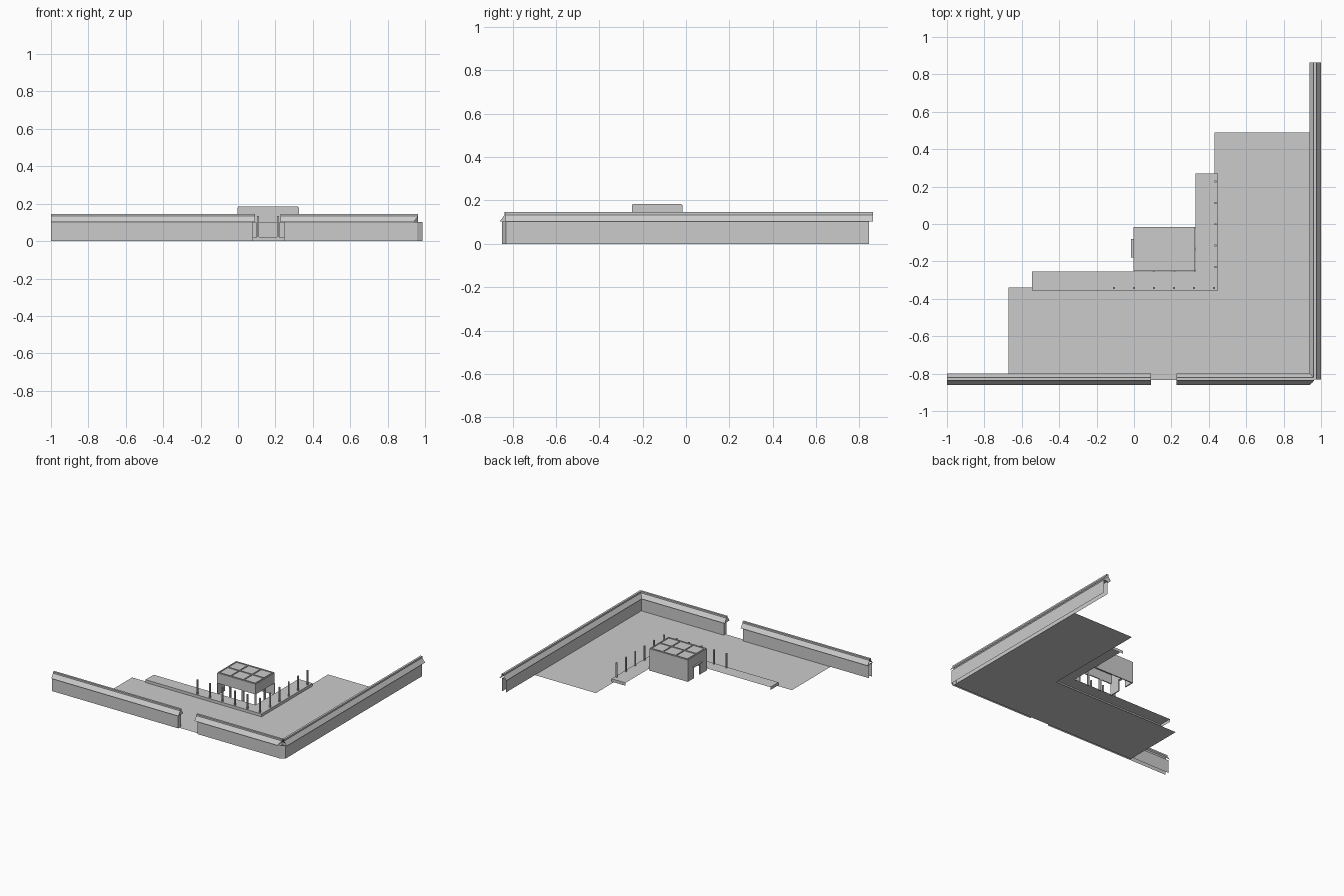
import bpy

if "Cube" in bpy.data.objects:
    bpy.data.objects.remove(bpy.data.objects["Cube"])


def mesh(name, verts, faces):
    me = bpy.data.meshes.new(name)
    me.from_pydata(verts, [], faces)
    me.update()
    ob = bpy.data.objects.new(name, me)
    bpy.context.collection.objects.link(ob)
    return ob


def box(name, x0, x1, y0, y1, z0, z1):
    v = [(x, y, z) for z in (z0, z1) for x, y in ((x0, y0), (x1, y0), (x1, y1), (x0, y1))]
    f = [(3, 2, 1, 0), (4, 5, 6, 7)] + [(i, (i + 1) % 4, (i + 1) % 4 + 4, i + 4) for i in range(4)]
    return mesh(name, v, f)


def strip(name, profile, axis, centre, a, b, skew=None):
    """Sweep an open (offset, z) profile along x or y from a to b."""
    n = len(profile)
    ends = [[a] * n, [b + s for s in (skew or [0] * n)]]
    v = [(t, centre + o, z) if axis == 'x' else (centre - o, t, z)
         for e in ends for t, (o, z) in zip(e, profile)]
    return mesh(name, v, [(i, i + n, i + n + 1, i + 1) for i in range(n - 1)])


# Paved yard, L-shaped
mesh("yard_paving", [(x, y, 0) for x, y in
     ((-.67, -.835), (.957, -.835), (.957, .49), (.43, .49), (.43, -.34), (-.67, -.34))],
     [(0, 1, 4, 5), (1, 2, 3, 4)])

# Raised walkway with risers on its outer edges
out = [(-.545, -.255), (-.545, -.355), (.45, -.355), (.45, .27), (.33, .27)]
pts = out + [(.33, -.255)]
mesh("raised_walkway", [(x, y, .022) for x, y in pts] + [(x, y, 0) for x, y in out],
     [(0, 1, 2, 5), (5, 2, 3, 4)] + [(6 + i, 7 + i, i + 1, i) for i in range(4)])

# Perimeter wall faces, open underneath
wall = [(-.017, 0), (-.017, .103), (.017, .103), (.017, 0)]
strip("front_wall_left", wall, 'x', -.831, -1, .08)
strip("front_wall_right", wall, 'x', -.831, .245, .957)
strip("side_wall", wall, 'y', .97, -.83, .845)
for n, x in (("left_gate_jamb", .08), ("right_gate_jamb", .245), ("corner_wall_end", .957)):
    mesh(n, [(x, -.848, 0), (x, -.814, 0), (x, -.814, .103), (x, -.848, .103)], [(0, 1, 2, 3)])
mesh("corner_wall_chamfer", [(.957, -.848, 0), (.987, -.83, 0), (.987, -.83, .103), (.957, -.848, .103)],
     [(0, 1, 2, 3)])

# Tiled wall coping: sloped sides and a small ridge cap
cap = [(-.031, .102), (-.008, .134), (-.008, .146), (.008, .146), (.008, .134), (.031, .102)]
strip("front_coping_left", cap, 'x', -.829, -1, .09)
strip("front_coping_right", cap, 'x', -.829, .228, .963, [-.023, 0, 0, 0, 0, 0])
strip("side_coping", cap, 'y', .969, -.832, .863)
for n, x in (("left_gate_gable", .09), ("right_gate_gable", .228)):
    mesh(n, [(x, -.829 + o, z) for o, z in cap], [(0, 1, 4, 5), (1, 2, 3, 4)])

# Walkway posts along both arms
posts = [(.428 - .107 * i, -.343) for i in range(6)]
posts += [(.436, -.343 + .114 * i) for i in range(1, 6)]
for i, (x, y) in enumerate(posts):
    box(f"walkway_post_{i}", x - .005, x + .005, y - .005, y + .005, .022, .135)

# Pavilion: solid back wall, upper walls, piers and side door
X0, X1, Y0, Y1, T = -.004, .326, -.25, -.016, .008
xs = [X0 + (X1 - X0) * i / 3 for i in range(4)]
ys = [Y0 + (Y1 - Y0) * i / 2 for i in range(3)]
box("pavilion_back_wall", X0, X1, Y1 - T, Y1, .01, .178)
box("pavilion_front_upper_wall", X0, X1, Y0, Y0 + T, .1, .178)
box("pavilion_right_upper_wall", X1 - T, X1, Y0, Y1, .1, .178)
box("pavilion_left_upper_wall", X0, X0 + T, Y0, Y1, .1, .178)
box("pavilion_left_wall_front", X0, X0 + T, Y0, -.165, .01, .1)
box("pavilion_left_wall_back", X0, X0 + T, -.095, Y1, .01, .1)
box("side_door_canopy", X0 - .012, X0, -.18, -.08, .1, .108)
for i, x in enumerate(xs):
    box(f"pavilion_front_pier_{i}", x - .006 if i else x, x + .006 if i < 3 else x,
        Y0 - .004, Y0 + .01, .01, .1)
for i, y in enumerate(ys):
    box(f"pavilion_right_pier_{i}", X1 - .01, X1 + .002, max(Y0, y - .008), min(Y1, y + .008), .01, .1)

# Pavilion roof slab with raised ribs in a grid
box("pavilion_roof", X0, X1, Y0, Y1, .172, .179)
for i, x in enumerate(xs):
    c = min(max(x, X0 + .008), X1 - .008)
    box(f"roof_rib_across_{i}", c - .004, c + .004, Y0 + .004, Y1 - .004, .178, .184)
for i, y in enumerate(ys):
    c = min(max(y, Y0 + .008), Y1 - .008)
    box(f"roof_rib_along_{i}", X0 + .004, X1 - .004, c - .004, c + .004, .178, .184)
